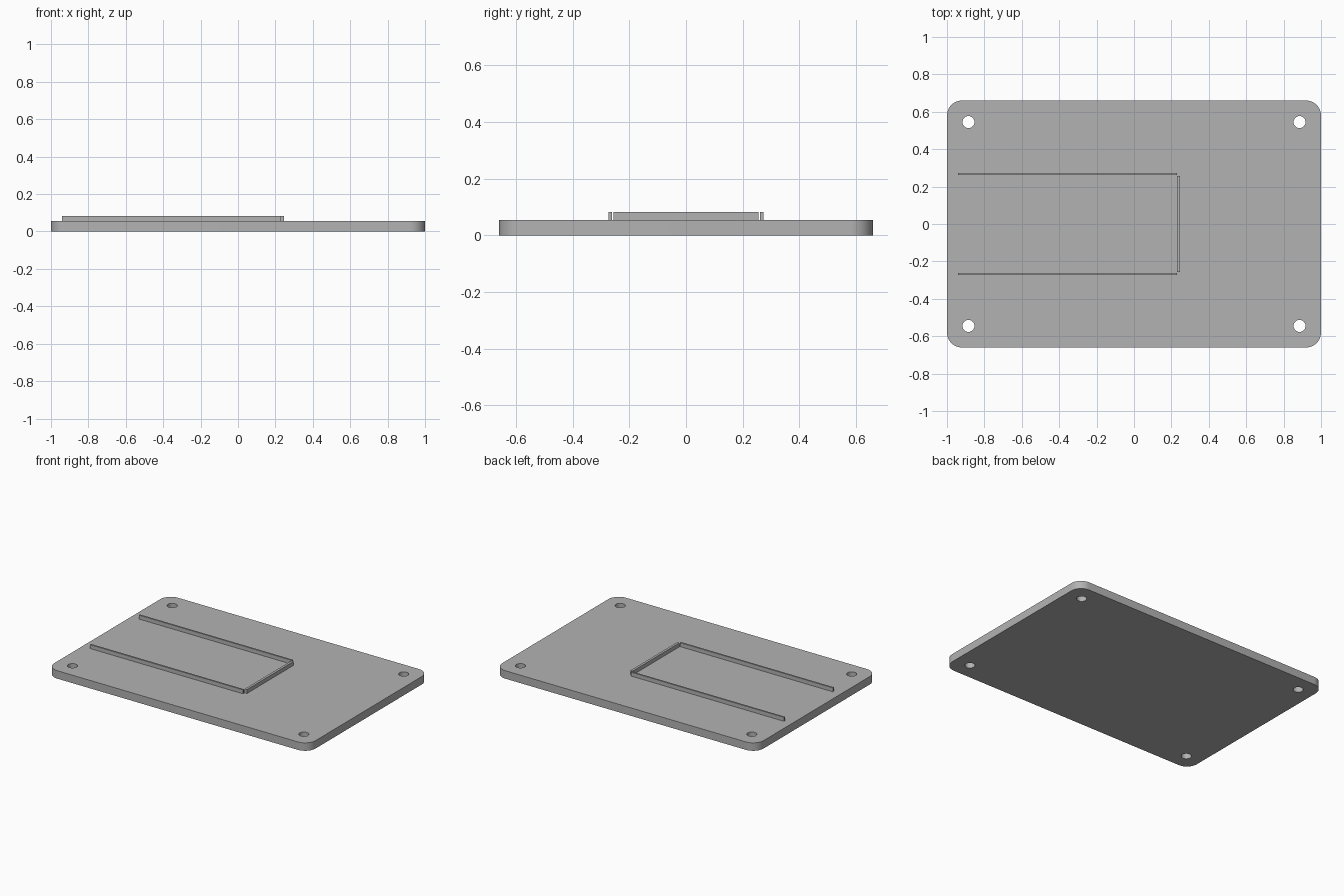
import bpy
import bmesh
import math

cube = bpy.data.objects.get("Cube")
if cube:
    bpy.data.objects.remove(cube, do_unlink=True)

grey = bpy.data.materials.new("plain grey")
grey.use_nodes = True
colour = (0.45, 0.45, 0.45, 1)
grey.diffuse_color = colour
grey.node_tree.nodes["Principled BSDF"].inputs["Base Color"].default_value = colour

HALF_X, HALF_Y, THICK = 1.0, 0.66, 0.055
RAIL_TOP = 0.082


def finish(name, bm):
    mesh = bpy.data.meshes.new(name)
    bmesh.ops.recalc_face_normals(bm, faces=bm.faces)
    bm.to_mesh(mesh)
    bm.free()
    obj = bpy.data.objects.new(name, mesh)
    bpy.context.collection.objects.link(obj)
    mesh.materials.append(grey)
    return obj


def box(name, x0, x1, y0, y1, z0, z1):
    bm = bmesh.new()
    bmesh.ops.create_cube(bm, size=1)
    bmesh.ops.scale(bm, vec=(x1 - x0, y1 - y0, z1 - z0), verts=bm.verts)
    bmesh.ops.translate(bm, vec=((x0 + x1) / 2, (y0 + y1) / 2, (z0 + z1) / 2), verts=bm.verts)
    return finish(name, bm)


# Base plate: a slab with rounded vertical corners
bm = bmesh.new()
bmesh.ops.create_cube(bm, size=1)
bmesh.ops.scale(bm, vec=(2 * HALF_X, 2 * HALF_Y, THICK), verts=bm.verts)
bmesh.ops.translate(bm, vec=(0, 0, THICK / 2), verts=bm.verts)
corners = [e for e in bm.edges if abs(e.verts[0].co.z - e.verts[1].co.z) > 0.01]
bmesh.ops.bevel(bm, geom=corners, offset=0.08, segments=12, profile=0.5, affect='EDGES')
plate = finish("base_plate", bm)

# Four screw holes cut through the corners
bm = bmesh.new()
for sx in (-1, 1):
    for sy in (-1, 1):
        made = bmesh.ops.create_cone(bm, cap_ends=True, segments=40, radius1=0.032,
                                     radius2=0.032, depth=0.3)
        bmesh.ops.translate(bm, vec=(sx * 0.885, sy * 0.545, 0), verts=made["verts"])
cutter = finish("hole_cutter", bm)
cutter.hide_render = True
cutter.hide_set(True)
cut = plate.modifiers.new("screw holes", 'BOOLEAN')
cut.operation = 'DIFFERENCE'
cut.solver = 'EXACT'
cut.object = cutter

# Apply the cut, then remove the helper
bpy.context.view_layer.objects.active = plate
plate.select_set(True)
bpy.ops.object.modifier_apply(modifier=cut.name)
bpy.data.objects.remove(cutter, do_unlink=True)
bpy.ops.object.shade_smooth_by_angle(angle=math.radians(30))

# Two long rails and the end stop that form the open frame
for name, side in (("left_rail", 1), ("right_rail", -1)):
    y0, y1 = sorted((side * 0.261, side * 0.273))
    box(name, -0.94, 0.23, y0, y1, THICK, RAIL_TOP)
box("end_stop", 0.23, 0.247, -0.256, 0.256, THICK, RAIL_TOP)
